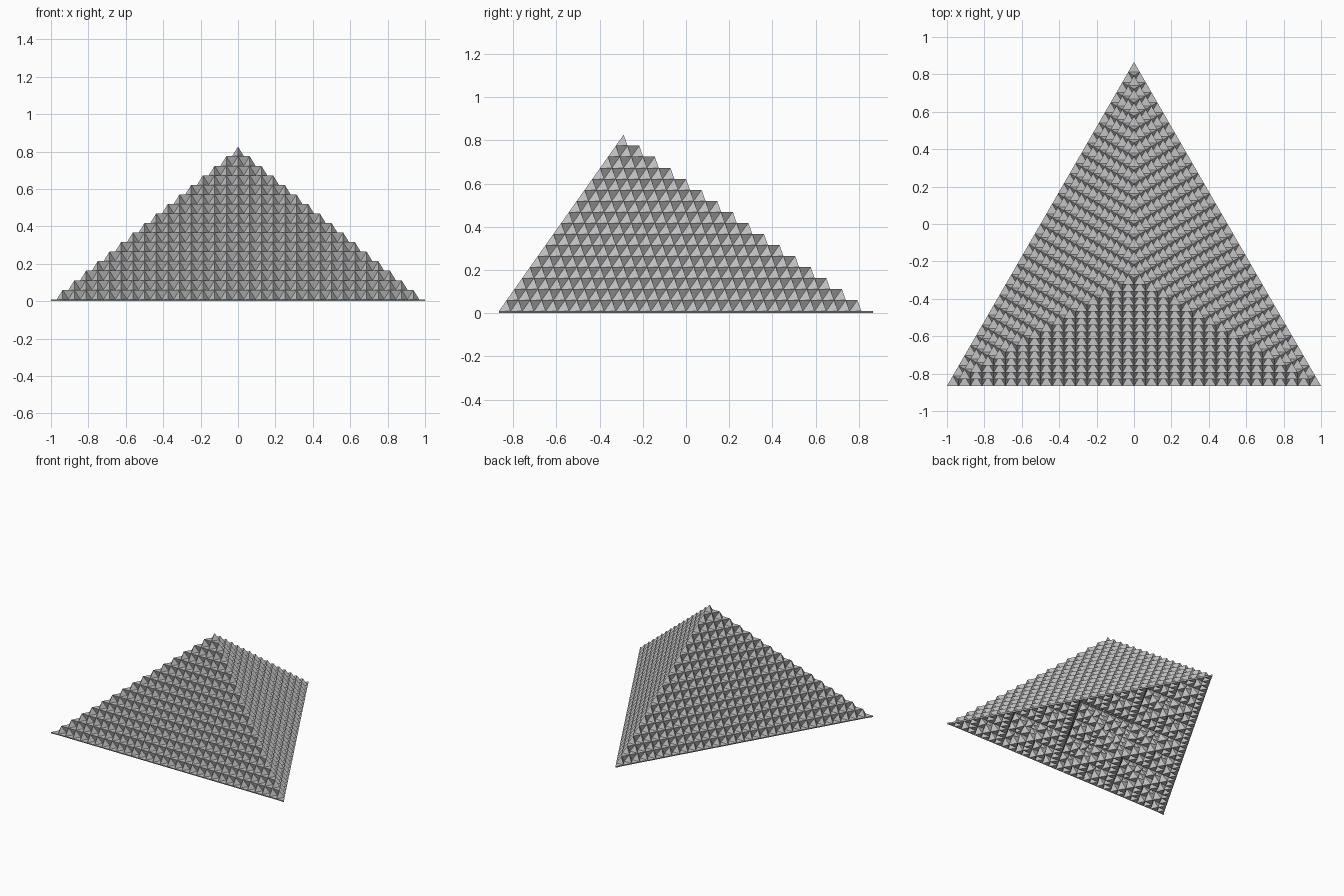
import bpy, math
from mathutils import Vector

if "Cube" in bpy.data.objects:
    bpy.data.objects.remove(bpy.data.objects["Cube"])

LEVELS = 5      # subdivision steps of the fractal surface
THICK = 0.01    # shell thickness, which forms the thin base rim
H = math.sqrt(3) / 2

# starting triangle, lying flat and facing up
verts = [Vector((-1, -H, THICK)), Vector((1, -H, THICK)), Vector((0, H, THICK))]
faces = [(0, 1, 2)]


def grow(faces):
    """Split each triangle in four and raise a tetrahedron on the middle one."""
    mids, out = {}, []

    def mid(i, j):
        key = (min(i, j), max(i, j))
        if key not in mids:
            mids[key] = len(verts)
            verts.append((verts[i] + verts[j]) / 2)
        return mids[key]

    for a, b, c in faces:
        ab, bc, ca = mid(a, b), mid(b, c), mid(c, a)
        A, B, C = verts[ab], verts[bc], verts[ca]
        side = (B - A).length
        normal = (B - A).cross(C - A).normalized()
        apex = len(verts)
        verts.append((A + B + C) / 3 + normal * side * math.sqrt(2 / 3))
        out += [(a, ab, ca), (ab, b, bc), (ca, bc, c),
                (ab, bc, apex), (bc, ca, apex), (ca, ab, apex)]
    return out


for _ in range(LEVELS):
    faces = grow(faces)

# fractal pyramid shell
mesh = bpy.data.meshes.new("fractal_pyramid")
mesh.from_pydata([tuple(v) for v in verts], [], faces)
mesh.update()
pyramid = bpy.data.objects.new("fractal_pyramid", mesh)
bpy.context.collection.objects.link(pyramid)

# thickness grows inwards, leaving the outer surface exact
shell = pyramid.modifiers.new("shell", 'SOLIDIFY')
shell.thickness = THICK
shell.offset = -1

grey = bpy.data.materials.new("plain grey")
grey.diffuse_color = (0.55, 0.55, 0.55, 1)
grey.use_nodes = True
grey.node_tree.nodes["Principled BSDF"].inputs["Base Color"].default_value = grey.diffuse_color
mesh.materials.append(grey)
